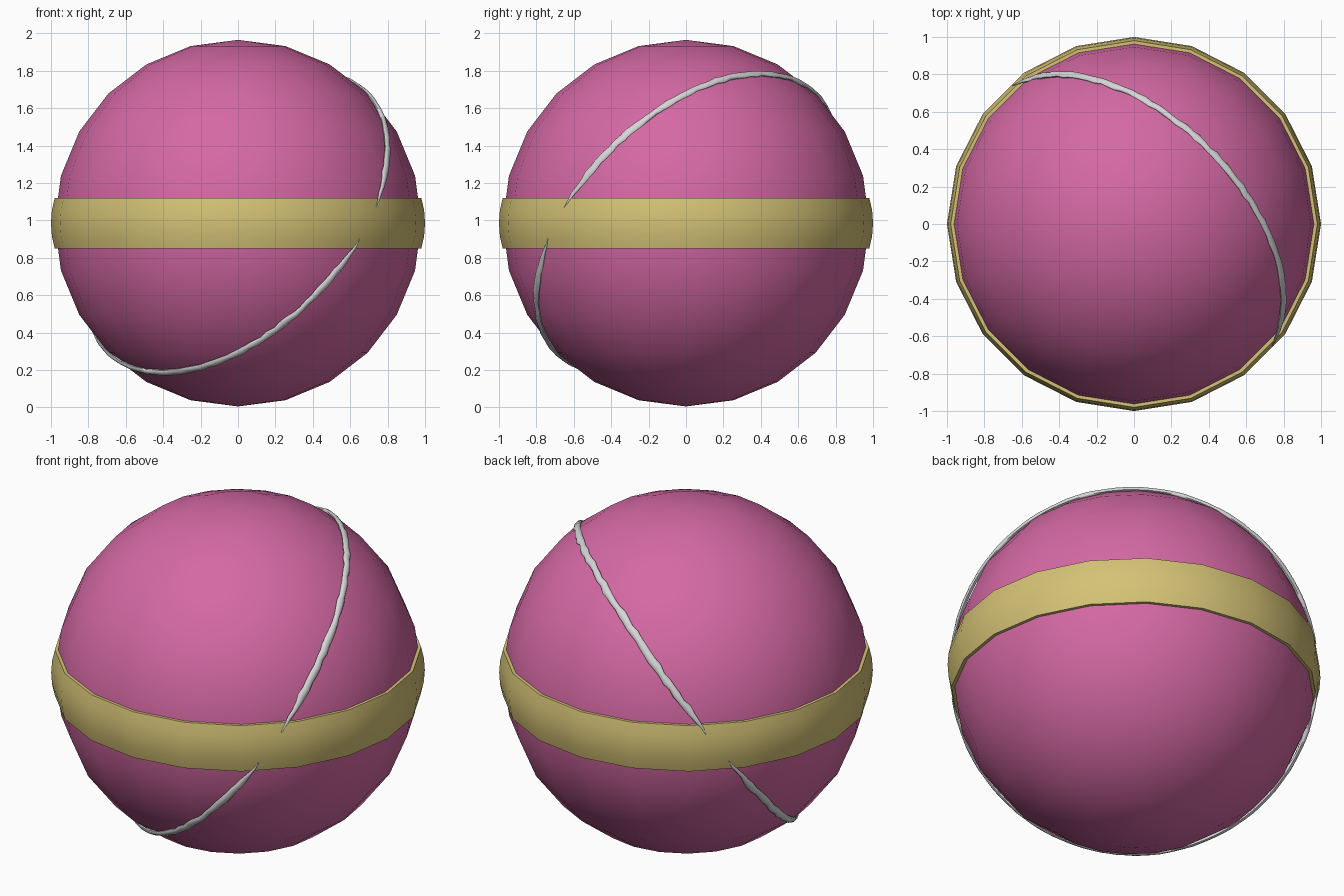
import bpy, bmesh, math, random
from mathutils import Vector

if "Cube" in bpy.data.objects:
    bpy.data.objects.remove(bpy.data.objects["Cube"])

random.seed(4)
CENTRE = Vector((0, 0, 0.985))
SIDES = 20


def material(name, colour):
    mat = bpy.data.materials.new(name)
    mat.use_nodes = True
    mat.diffuse_color = (*colour, 1)
    mat.node_tree.nodes["Principled BSDF"].inputs["Base Color"].default_value = (*colour, 1)
    return mat


def finish(bm, name, mat, angle=50):
    bmesh.ops.recalc_face_normals(bm, faces=bm.faces)
    mesh = bpy.data.meshes.new(name)
    bm.to_mesh(mesh)
    bm.free()
    mesh.materials.append(mat)
    obj = bpy.data.objects.new(name, mesh)
    obj.location = CENTRE
    bpy.context.collection.objects.link(obj)
    bpy.ops.object.select_all(action="DESELECT")
    obj.select_set(True)
    bpy.context.view_layer.objects.active = obj
    bpy.ops.object.shade_smooth_by_angle(angle=math.radians(angle))
    return obj


def bridge(bm, a, b):
    for i in range(len(a)):
        j = (i + 1) % len(a)
        bm.faces.new((a[i], a[j], b[j], b[i]))


pink = material("pink", (0.66, 0.14, 0.37))
gold = material("dull gold", (0.66, 0.54, 0.18))
white = material("pale grey", (0.68, 0.68, 0.68))

# Ball
bm = bmesh.new()
bmesh.ops.create_uvsphere(bm, u_segments=SIDES, v_segments=12, radius=0.98)
finish(bm, "ball", pink)

# Band round the middle: a bulging closed profile turned about z
bm = bmesh.new()
profile = [(0.94, -0.135), (0.98, -0.135), (0.995, -0.07), (1.0, 0),
           (0.995, 0.07), (0.98, 0.135), (0.94, 0.135)]
rings = []
for i in range(SIDES):
    a = math.tau * i / SIDES
    rings.append([bm.verts.new((r * math.cos(a), r * math.sin(a), z)) for r, z in profile])
for i in range(SIDES):
    bridge(bm, rings[i], rings[(i + 1) % SIDES])
finish(bm, "middle_band", gold)

# Two uneven raised seams on a tilted great circle, pointed at the band
across = Vector((1, -1, 0)).normalized()
rise = Vector((1, 1, 2)).normalized()
normal = across.cross(rise)
STEPS, AROUND = 64, 8


def seam(name, start):
    bm = bmesh.new()
    rings = []
    for i in range(STEPS + 1):
        t = math.radians(start + 6 + 168 * i / STEPS)
        out = across * math.cos(t) + rise * math.sin(t)
        end = min(i, STEPS - i)
        taper = min(1, 0.12 + end / 5)
        wide = 0.021 * taper * random.uniform(0.8, 1.15)
        high = 0.013 * taper * random.uniform(0.85, 1.1)
        middle = out * (0.979 + 0.01 * max(0, 1 - end / 4)) + normal * random.uniform(-0.004, 0.004)
        rings.append([bm.verts.new(middle + normal * wide * math.cos(k) + out * high * math.sin(k))
                      for k in (math.tau * n / AROUND for n in range(AROUND))])
    for a, b in zip(rings, rings[1:]):
        bridge(bm, a, b)
    bm.faces.new(rings[0])
    bm.faces.new(rings[-1])
    finish(bm, name, white, 60)


seam("upper_seam", 0)
seam("lower_seam", 180)
